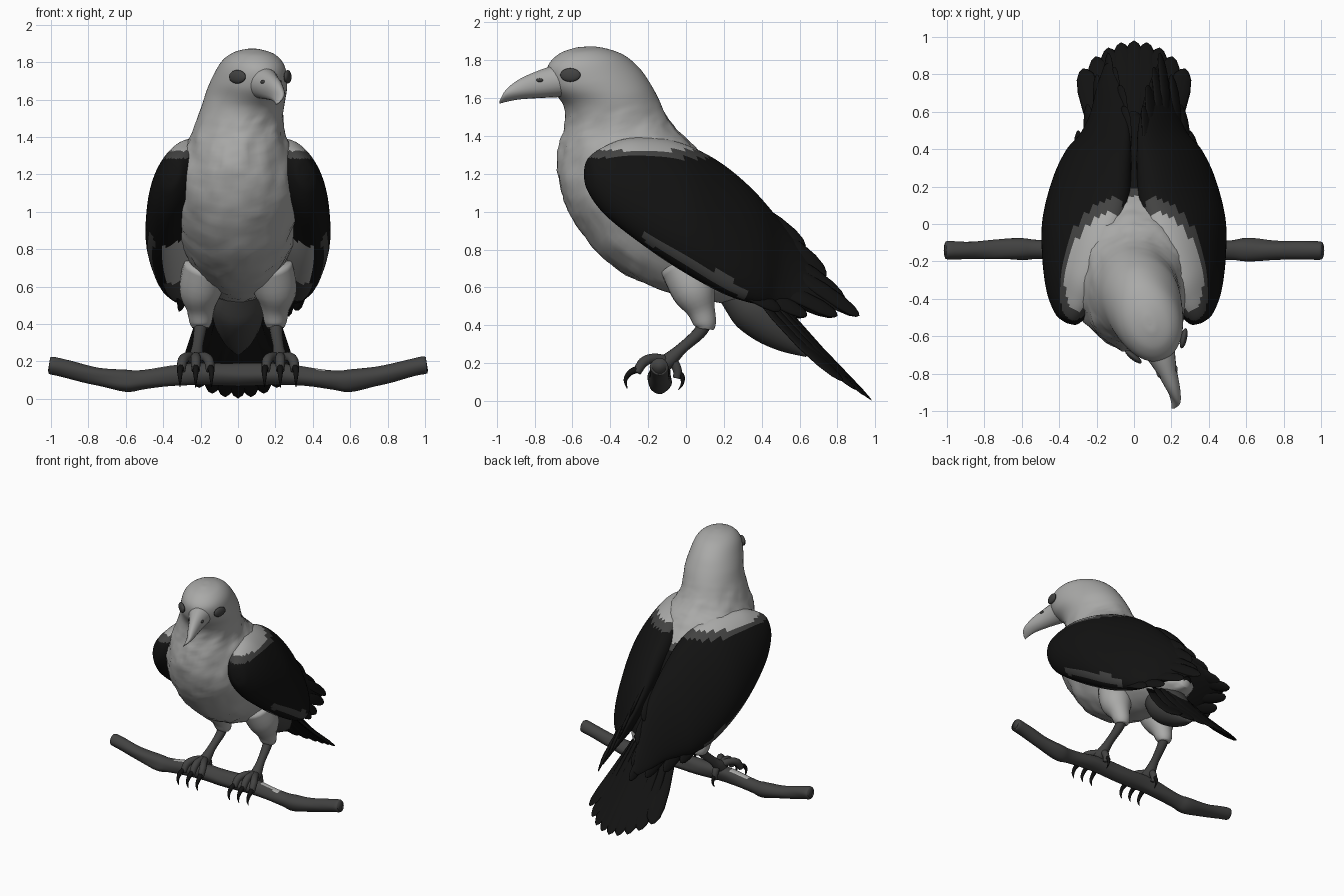
import bpy, bmesh, math
from mathutils import Vector as V, noise

if "Cube" in bpy.data.objects:
    bpy.data.objects.remove(bpy.data.objects["Cube"])


def material(name, g):
    m = bpy.data.materials.new(name)
    m.diffuse_color = (g, g, g * 0.98, 1)
    m.use_nodes = True
    m.node_tree.nodes["Principled BSDF"].inputs["Base Color"].default_value = m.diffuse_color
    return m


MATS = [material("light grey", 0.40), material("dark grey", 0.055), material("black", 0.006)]
LIGHT, DARK, BLACK = 0, 1, 2


def spline(rows, steps):
    """Catmull-Rom interpolation of equal-length number rows."""
    out = []
    for i in range(len(rows) - 1):
        p0, p1, p2 = rows[max(i - 1, 0)], rows[i], rows[i + 1]
        p3 = rows[min(i + 2, len(rows) - 1)]
        for k in range(steps):
            t = k / steps
            out.append([0.5 * (2 * b + (c - a) * t + (2 * a - 5 * b + 4 * c - d) * t * t
                               + (3 * b - a - 3 * c + d) * t ** 3)
                        for a, b, c, d in zip(p0, p1, p2, p3)])
    return out + [list(rows[-1])]


def loft(name, rings, mat, n=24, warp=None, rule=None):
    """Skin elliptical rings given as (centre, axis a, axis b)."""
    bm = bmesh.new()
    loops = []
    for c, a, b in rings:
        loop = []
        for k in range(n):
            t = math.tau * k / n
            p = c + a * math.cos(t) + b * math.sin(t)
            loop.append(bm.verts.new(warp(p) if warp else p))
        loops.append(loop)
    for l0, l1 in zip(loops, loops[1:]):
        for k in range(n):
            bm.faces.new((l0[k], l0[(k + 1) % n], l1[(k + 1) % n], l1[k]))
    bm.faces.new(loops[0])
    bm.faces.new(loops[-1])
    bmesh.ops.recalc_face_normals(bm, faces=bm.faces)
    bm.normal_update()
    for f in bm.faces:
        f.smooth = True
        f.material_index = rule(f.calc_center_median(), f.normal) if rule else mat
    me = bpy.data.meshes.new(name)
    bm.to_mesh(me)
    bm.free()
    for m in MATS:
        me.materials.append(m)
    ob = bpy.data.objects.new(name, me)
    bpy.context.collection.objects.link(ob)
    return ob


def tube(name, rows, mat, n=12, steps=4, **kw):
    """Round tube through rows of (x, y, z, radius)."""
    pts = spline(rows, steps)
    rings = []
    for i, p in enumerate(pts):
        d = (V(pts[min(i + 1, len(pts) - 1)][:3]) - V(pts[max(i - 1, 0)][:3])).normalized()
        a = d.cross(V((0.9, 0.1, 0.3)) if abs(d.x) < 0.8 else V((0, 1, 0))).normalized()
        rings.append((V(p[:3]), a * p[3], d.cross(a) * p[3]))
    return loft(name, rings, mat, n, **kw)


def feather(name, base, tip, width, side, mat=BLACK, thick=0.014):
    """Thin rounded blade from base to tip."""
    base, tip = V(base), V(tip)
    d = (tip - base).normalized()
    up = d.cross(V(side)).normalized()
    side = up.cross(d)
    shape = [(0, .5), (.3, .85), (.6, 1), (.8, .95), (.92, .72), (.98, .36), (1, .03)]
    rings = [(base.lerp(tip, t) + up * 0.02 * math.sin(math.pi * t),
              side * width * w, up * thick * max(w, .1)) for t, w in shape]
    return loft(name, rings, mat, 10)


def profile(rows, steps=8):
    """Rings from rows of (back y, back z, front y, front z, half width)."""
    return [(V((0, (r[0] + r[2]) / 2, (r[1] + r[3]) / 2)),
             V((0, (r[2] - r[0]) / 2, (r[3] - r[1]) / 2)), V((r[4], 0, 0)))
            for r in spline(rows, steps)]


def turn(p):
    """Turn the head to one side above the neck."""
    k = min(max((p.z - 1.38) / 0.26, 0), 1)
    ang = math.radians(20) * k * k * (3 - 2 * k)
    s, c = math.sin(ang), math.cos(ang)
    L = (-0.3 - p.y) / c
    return V((p.x * c + L * s, -0.3 - L * c + p.x * s, p.z))


def ruffle(p):
    """Plumage relief on the breast, then the head turn."""
    k = min(max((1.6 - p.z) / 0.2, 0), 1)
    h = noise.noise(V((p.x * 16, p.y * 9, p.z * 6))) + 0.5 * noise.noise(p * 25)
    out = V((p.x, p.y + 0.25, (p.z - 1.05) * 0.4)).normalized()
    return turn(p + out * h * 0.014 * k)


def body_rule(c, nrm):
    d = c.y - (0.2 - 0.8 * abs(c.x))
    if nrm.z < 0.1 or c.y < -0.05 or d < -0.04:
        return LIGHT
    return DARK if d < 0 else BLACK


# Body, neck and head in one skin
body = [(.60, .60, .58, .55, .03), (.54, .70, .5, .53, .12), (.38, .95, .30, .51, .22),
        (.25, 1.12, .05, .54, .27), (.15, 1.23, -.2, .61, .31), (.07, 1.32, -.42, .74, .335),
        (.01, 1.38, -.58, .93, .34), (-.05, 1.43, -.665, 1.13, .31),
        (-.10, 1.50, -.675, 1.30, .255), (-.15, 1.59, -.64, 1.45, .225),
        (-.20, 1.68, -.64, 1.56, .21), (-.255, 1.76, -.71, 1.66, .19),
        (-.33, 1.825, -.725, 1.76, .16), (-.41, 1.858, -.67, 1.83, .11),
        (-.48, 1.872, -.59, 1.864, .04), (-.53, 1.872, -.54, 1.871, .004)]
loft("body_and_head", profile(body), LIGHT, 56, ruffle, body_rule)

# Beak
beak = [(-.58, 1.80, -.58, 1.61, .13), (-.69, 1.775, -.67, 1.605, .085),
        (-.78, 1.745, -.78, 1.60, .055), (-.88, 1.70, -.88, 1.593, .036),
        (-.95, 1.645, -.95, 1.58, .018), (-.985, 1.585, -.985, 1.57, .004)]
loft("beak", profile(beak, 5), LIGHT, 20, turn)


# Wing: rows of top edge xyz, lower edge xyz, half thickness
WING = [(.35, -.525, 1.24, .37, -.525, 1.18, .02), (.33, -.51, 1.29, .39, -.50, 1.10, .065),
        (.28, -.43, 1.345, .42, -.40, .98, .115), (.23, -.30, 1.385, .44, -.22, .84, .145),
        (.13, -.10, 1.37, .44, -.02, .71, .175), (.06, .12, 1.28, .40, .20, .58, .155),
        (.04, .32, 1.13, .34, .36, .52, .12), (.03, .50, .94, .28, .46, .51, .07),
        (.05, .64, .77, .23, .58, .51, .04), (.09, .77, .61, .2, .72, .49, .02),
        (.13, .86, .50, .16, .84, .47, .008)]


def wing_rule(side):
    def rule(c, nrm):
        if c.y < 0.15 and c.z > 1.285:
            return LIGHT if c.z > 1.325 else DARK
        h = c.z - (0.745 - 0.58 * c.y)
        if -.22 < c.y < .32 and h < 0.035:
            if nrm.x * side < 0.25 and nrm.z < -0.2:
                return LIGHT if c.y < 0.1 else DARK
            if h > -0.03:
                return DARK
        return BLACK
    return rule


# Flight feather rows of base xyz, tip xyz, half width
FLIGHT = [(.16, .40, .78, .14, .915, .45, .045), (.13, .38, .85, .11, .84, .53, .05),
          (.08, .30, 1.0, .08, .74, .66, .06), (.06, .22, 1.1, .06, .63, .80, .06),
          (.22, .35, .65, .20, .80, .45, .045), (.27, .25, .62, .25, .64, .45, .045),
          (.34, .12, .66, .30, .50, .48, .045)]

for side, word in ((1, "left"), (-1, "right")):
    rings = []
    for r in spline(WING, 8):
        T, D = V((r[0] * side, r[1], r[2])), V((r[3] * side, r[4], r[5]))
        a = (T - D) / 2
        along = V((-.3 * side, .85, -.45))
        out = a.cross(along).normalized()
        out *= 1 if out.x * side > 0 else -1
        rings.append(((T + D) / 2, a, out * r[6]))
    loft(word + "_wing", rings, BLACK, 48, None, wing_rule(side))
    for i, f in enumerate(FLIGHT):
        feather(f"{word}_flight_feather_{i}", (f[0] * side, f[1], f[2]),
                (f[3] * side, f[4], f[5]), f[6], (-.5 * side, .35, .7))

    # Eye and nostril
    for part, pos, size, yaw in (("eye", (.143, -.66, 1.722), (.018, .055, .036), 32),
                                 ("nostril", (.05, -.79, 1.695), (.008, .018, .01), 12)):
        bpy.ops.mesh.primitive_uv_sphere_add(segments=20, ring_count=12, radius=1,
                                             location=turn(V((pos[0] * side, pos[1], pos[2]))))
        ob = bpy.context.object
        ob.name = f"{word}_{part}"
        ob.scale = size
        ob.rotation_euler = (0, 0, math.radians(20 - yaw * side))
        ob.data.materials.append(MATS[DARK])
        bpy.ops.object.shade_smooth()

    # Thigh, shank and foot
    x = 0.2 * side
    tube(word + "_thigh", [(x * .85, -.02, .72, .12), (x, .04, .58, .115), (x, .08, .48, .075),
                           (x, .10, .41, .06), (x, .10, .38, .045)], LIGHT, 20)
    tube(word + "_shank", [(x, .11, .43, .04), (x * 1.02, .07, .36, .034),
                           (x * 1.08, -.02, .28, .03), (x * 1.12, -.09, .215, .042),
                           (x * 1.12, -.13, .19, .045)], DARK)
    fx = x * 1.13
    for i, dx in enumerate((-.07, 0, .07)):
        tube(f"{word}_toe_{i}", [(fx, -.10, .21, .03), (fx + dx * .6, -.17, .225, .026),
                                 (fx + dx, -.225, .205, .027), (fx + dx * 1.1, -.26, .15, .022)], DARK)
        tube(f"{word}_claw_{i}", [(fx + dx * 1.1, -.25, .17, .02), (fx + dx * 1.2, -.295, .15, .016),
                                  (fx + dx * 1.2, -.32, .11, .010), (fx + dx * 1.2, -.31, .065, .002)], BLACK, 8)
    tube(word + "_hind_toe", [(fx, -.12, .2, .03), (fx, -.07, .205, .027),
                              (fx, -.045, .16, .024), (fx, -.05, .12, .02)], DARK)
    tube(word + "_hind_claw", [(fx, -.045, .15, .018), (fx, -.02, .13, .014),
                               (fx, -.02, .09, .008), (fx, -.04, .06, .002)], BLACK, 8)

# Tail fan, drooping to the sides
for i in range(-4, 5):
    t = i / 4
    feather(f"tail_feather_{i + 5}", (.13 * t, .34, .72 - .12 * t * t),
            (.275 * t, .98 - .15 * t * t, .004 + .10 * t * t), .068, (1, 0, -.5 * t))

# Under-tail plumage
tube("under_tail", [(0, .22, .60, .08), (0, .34, .52, .14), (0, .45, .42, .13),
                    (0, .56, .32, .08), (0, .64, .24, .01)], DARK, 20)


# Branch with worn patches and broken hollow ends
def gnarl(p):
    h = noise.noise(V((p.x * 4, p.y * 14, p.z * 14)))
    return V((p.x, p.y + (p.y + .14) * h * .25, p.z + h * 0.008))


tube("branch", [(-.93, -.14, .17, .012), (-1, -.14, .18, .03), (-1, -.14, .18, .046), (-.93, -.14, .165, .047),
                (-.75, -.14, .122, .05), (-.6, -.14, .097, .058), (-.5, -.14, .103, .05),
                (-.25, -.14, .13, .056), (0, -.14, .128, .06), (.25, -.14, .13, .056),
                (.5, -.14, .103, .05), (.6, -.14, .097, .058), (.75, -.14, .122, .05),
                (.93, -.14, .165, .047), (1, -.14, .18, .046), (1, -.14, .18, .03), (.93, -.14, .17, .012)],
     DARK, 24, 5, warp=gnarl,
     rule=lambda c, nrm: LIGHT if nrm.z > .9 and .33 < abs(c.x) < .45 else DARK)
